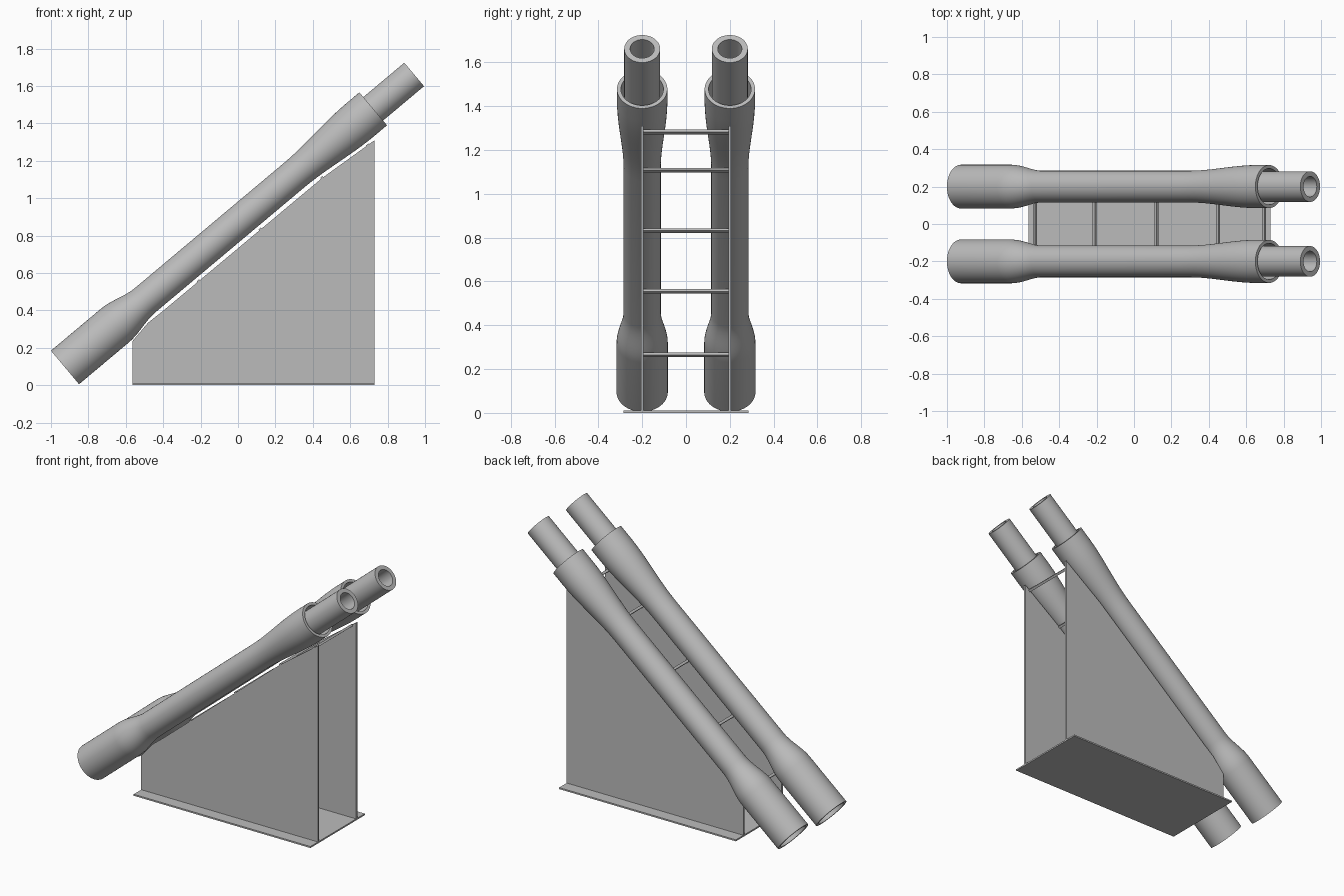
import bpy, bmesh, math
from mathutils import Vector, Matrix

cube = bpy.data.objects.get("Cube")
if cube:
    bpy.data.objects.remove(cube, do_unlink=True)

GREY = (0.5, 0.5, 0.5, 1)
mat = bpy.data.materials.new("plain grey")
mat.use_nodes = True
mat.diffuse_color = GREY
mat.node_tree.nodes["Principled BSDF"].inputs["Base Color"].default_value = GREY

ANGLE = math.radians(40)
FOOT = Vector((-0.925, 0, 0.095))   # centre of the lower tube mouth
SPACING = 0.2                       # half distance between the two tubes


def finish(name, bm, smooth=False):
    bmesh.ops.recalc_face_normals(bm, faces=bm.faces)
    mesh = bpy.data.meshes.new(name)
    bm.to_mesh(mesh)
    bm.free()
    mesh.materials.append(mat)
    obj = bpy.data.objects.new(name, mesh)
    bpy.context.collection.objects.link(obj)
    if smooth:
        bpy.ops.object.select_all(action='DESELECT')
        obj.select_set(True)
        bpy.context.view_layer.objects.active = obj
        bpy.ops.object.shade_smooth_by_angle(angle=math.radians(35))
    return obj


def box(name, size, location, tilt=0):
    bm = bmesh.new()
    bmesh.ops.create_cube(bm, size=1)
    bmesh.ops.scale(bm, vec=size, verts=bm.verts)
    obj = finish(name, bm)
    obj.location = location
    obj.rotation_euler.y = -tilt
    return obj


def pipe(name, outer, wall, y, segments=48):
    """Hollow lathe of (distance, radius) points along the inclined axis."""
    profile = outer + [(t, r - wall) for t, r in reversed(outer)]
    bm = bmesh.new()
    rings = []
    for t, r in profile:
        rings.append([bm.verts.new((t, r * math.cos(a), r * math.sin(a)))
                      for a in (math.tau * i / segments for i in range(segments))])
    for a, b in zip(rings, rings[1:] + rings[:1]):
        for i in range(segments):
            j = (i + 1) % segments
            bm.faces.new((a[i], a[j], b[j], b[i]))
    obj = finish(name, bm, smooth=True)
    obj.matrix_world = (Matrix.Translation(FOOT + Vector((0, y, 0)))
                        @ Matrix.Rotation(-ANGLE, 4, 'Y'))
    return obj


def ease(t0, r0, t1, r1, steps=10):
    """Soft S-shaped change of radius."""
    return [(t0 + (t1 - t0) * u, r0 + (r1 - r0) * u * u * (3 - 2 * u))
            for u in (i / steps for i in range(steps + 1))]


# Outer sleeve with flared ends, and the inner tube sliding out of its top
sleeve = [(0, 0.117)] + ease(0.35, 0.117, 0.56, 0.085) + ease(1.6, 0.085, 2.06, 0.115) + [(2.151, 0.115)]
inner = [(0.6, 0.082), (2.437, 0.082)]

# Side plate outline following the underside of the tubes
plate = [(-0.565, 0.008), (0.73, 0.008), (0.73, 1.31), (0.45, 1.108),
         (-0.40, 0.398), (-0.48, 0.335), (-0.565, 0.235)]

for side, y in (("left", SPACING), ("right", -SPACING)):
    pipe(side + "_sleeve", sleeve, 0.018, y)
    pipe(side + "_inner_tube", inner, 0.027, y)
    bm = bmesh.new()
    face = bm.faces.new([bm.verts.new((x, y - 0.006, z)) for x, z in plate])
    grown = bmesh.ops.extrude_face_region(bm, geom=[face])["geom"]
    bmesh.ops.translate(bm, vec=(0, 0.012, 0),
                        verts=[v for v in grown if isinstance(v, bmesh.types.BMVert)])
    finish(side + "_side_plate", bm)

# Base plate
box("base_plate", (1.295, 0.57, 0.01), (0.0825, 0, 0.005))

# Cross bars carrying the tubes
for n, (x, z) in enumerate([(-0.53, 0.265), (-0.21, 0.555), (0.12, 0.832), (0.45, 1.108), (0.695, 1.282)]):
    box(f"cross_bar_{n + 1}", (0.016, 0.4, 0.014), (x, 0, z), ANGLE)
